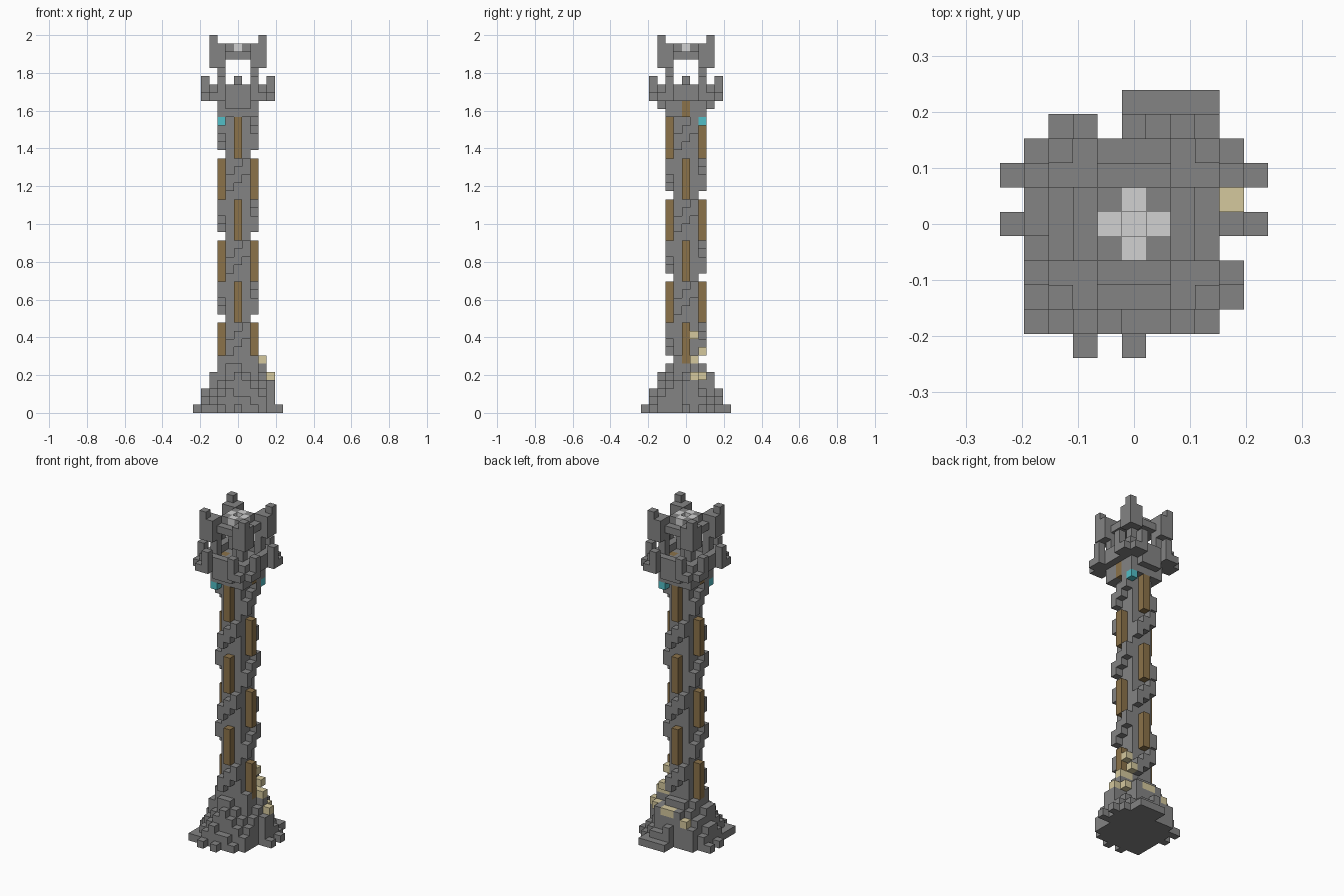
import bpy, bmesh, math, random
from mathutils import Vector

cube = bpy.data.objects.get("Cube")
if cube:
    bpy.data.objects.remove(cube, do_unlink=True)

U = 2 / 46  # edge of one block
random.seed(4)


def material(name, r, g, b):
    m = bpy.data.materials.new(name)
    m.use_nodes = True
    m.diffuse_color = (r, g, b, 1)
    m.node_tree.nodes["Principled BSDF"].inputs["Base Color"].default_value = (r, g, b, 1)
    return m


STONE = material("stone grey", .23, .23, .23)
WOOD = material("brown wood", .26, .17, .068)
SAND = material("pale sandstone", .66, .58, .34)
LIGHT = material("light grey", .64, .64, .64)
LAMP = material("teal glow", .085, .52, .57)

parts = []   # (name, cells, material)
solid = set()


def part(name, cells, mat):
    """Claim the cells that are still free for a named part."""
    cells = set(cells) - solid
    solid.update(cells)
    parts.append((name, cells, mat))


def box(xs, ys, zs):
    return {(x, y, z) for x in xs for y in ys for z in zs}


def span(a, b):
    return range(a, b + 1)


def spin(cells, turns=(0, 1, 2, 3)):
    """Copy cells by quarter turns around the vertical axis."""
    out = set()
    for x, y, z in cells:
        for t in range(4):
            if t in turns:
                out.add((x, y, z))
            x, y = -y, x
    return out


HALF = (0, 2)

# Sandstone rubble on the base
part("sandstone_rubble", {(4, 1, 4), (3, 2, 4), (3, 1, 6), (2, 2, 7), (2, 1, 6), (2, 1, 9),
                          (1, 3, 4), (0, 3, 4), (-2, 3, 3)}, SAND)

# Wooden ribs, alternating between front/back and the sides
ribs = set()
for start in (11, 21, 31):
    ribs |= spin(box([0], [-2], span(start, start + 4)), HALF)
for start in (6, 16, 26):
    ribs |= spin(box([2], [0], span(start, start + 4)), HALF)
ribs |= spin(box([2], [0], span(36, 38)), HALF)
part("wooden_ribs", ribs, WOOD)

# Rough stepped base: height falls with distance from the axis
foot = {(x, y) for x in span(-5, 5) for y in span(-5, 5) if math.hypot(x, y) < 4.5}
foot -= {(-1, 4), (4, -1), (4, -2), (-2, 4)}
foot |= {(x, 5) for x in span(0, 3)} | {(x, 4) for x in (2, 3)}
foot |= {(s * 5, y) for s in (-1, 1) for y in (0, 2)}
foot |= {(-2, -5), (0, -5), (-4, -4), (-3, -4), (-4, -3), (4, 3), (2, -4)}
raised = {(4, 1): 4, (4, 0): 4, (3, 1): 6, (2, 3): 5, (2, -1): 7, (-2, -1): 7,
          (-3, 0): 5, (-3, -1): 5}
base = set()
for x, y in sorted(foot):
    r = math.hypot(x, y)
    h = round(9.6 - 1.75 * r + random.uniform(-.6, .6))
    h = 1 if r > 4.6 else max(1, min(7, h))
    base |= box([x], [y], range(raised.get((x, y), h)))
part("stepped_base", base, STONE)

# Square shaft
part("shaft", box(span(-1, 1), span(-1, 1), range(38)), STONE)

# Double spiral of stone steps winding between the ribs
steps = set()
for n, low in enumerate(range(6, 36, 5)):
    face = set()
    for i in (-1, 0, 1):
        face |= box([i], [-2], span(low + 2 + i, low + 3 + i))
    steps |= spin(face, (n % 2, n % 2 + 2))
part("spiral_steps", steps, STONE)

# Corner lamps and the brackets below the balcony
part("corner_lamps", {(-2, -2, 35), (2, 2, 35)}, LAMP)
brackets = spin(box([2], (-2, -1, 1, 2), (36, 37)), HALF)
brackets |= spin(box(span(-1, 1), [-2], (36, 37)) | box(span(-1, 1), [-3], [37]), HALF)
part("brackets", brackets, STONE)

# Balcony: slab, parapet, lobes and merlons
balcony = box(span(-3, 3), span(-3, 3), [38])
balcony |= spin(box(span(-3, 3), [3], [39]))
balcony |= spin(box((-3, 3), [4], [38]) | box((-2, 2), [4], span(38, 40)))
part("balcony", balcony, STONE)
part("centre_pedestal", box([0], [0], (39, 40)), STONE)

# Crown on four posts, with a horn at each corner
part("crown_posts", spin(box([2], [2], span(39, 44))), STONE)
part("crown_light", {(0, 0, 43)} | spin({(1, 0, 44)}), LIGHT)
part("crown_roof", box(span(-2, 2), span(-2, 2), [43])
     | spin({(1, 1, 44)}), STONE)
part("crown_horns", spin(box([3], [3], span(42, 45))
                         | box([2], [3], span(42, 44))
                         | box([3], [2], span(42, 44))), STONE)

DIRS = [Vector(d) for d in ((1, 0, 0), (-1, 0, 0), (0, 1, 0), (0, -1, 0), (0, 0, 1), (0, 0, -1))]


def make_object(name, cells, mat):
    """Mesh only the outward faces of a part's cells."""
    bm = bmesh.new()
    for c in sorted(cells):
        centre = Vector(c) + Vector((0, 0, .5))
        for d in DIRS:
            if tuple(int(a + b) for a, b in zip(c, d)) in solid:
                continue
            a = Vector((d.y, d.z, d.x))
            b = d.cross(a)
            corners = [(a + b), (b - a), (-a - b), (a - b)]
            bm.faces.new([bm.verts.new((centre + (d + k) / 2) * U) for k in corners])
    bmesh.ops.remove_doubles(bm, verts=bm.verts, dist=U / 50)
    me = bpy.data.meshes.new(name)
    bm.to_mesh(me)
    bm.free()
    me.materials.append(mat)
    bpy.context.collection.objects.link(bpy.data.objects.new(name, me))


for name, cells, mat in parts:
    make_object(name, cells, mat)
